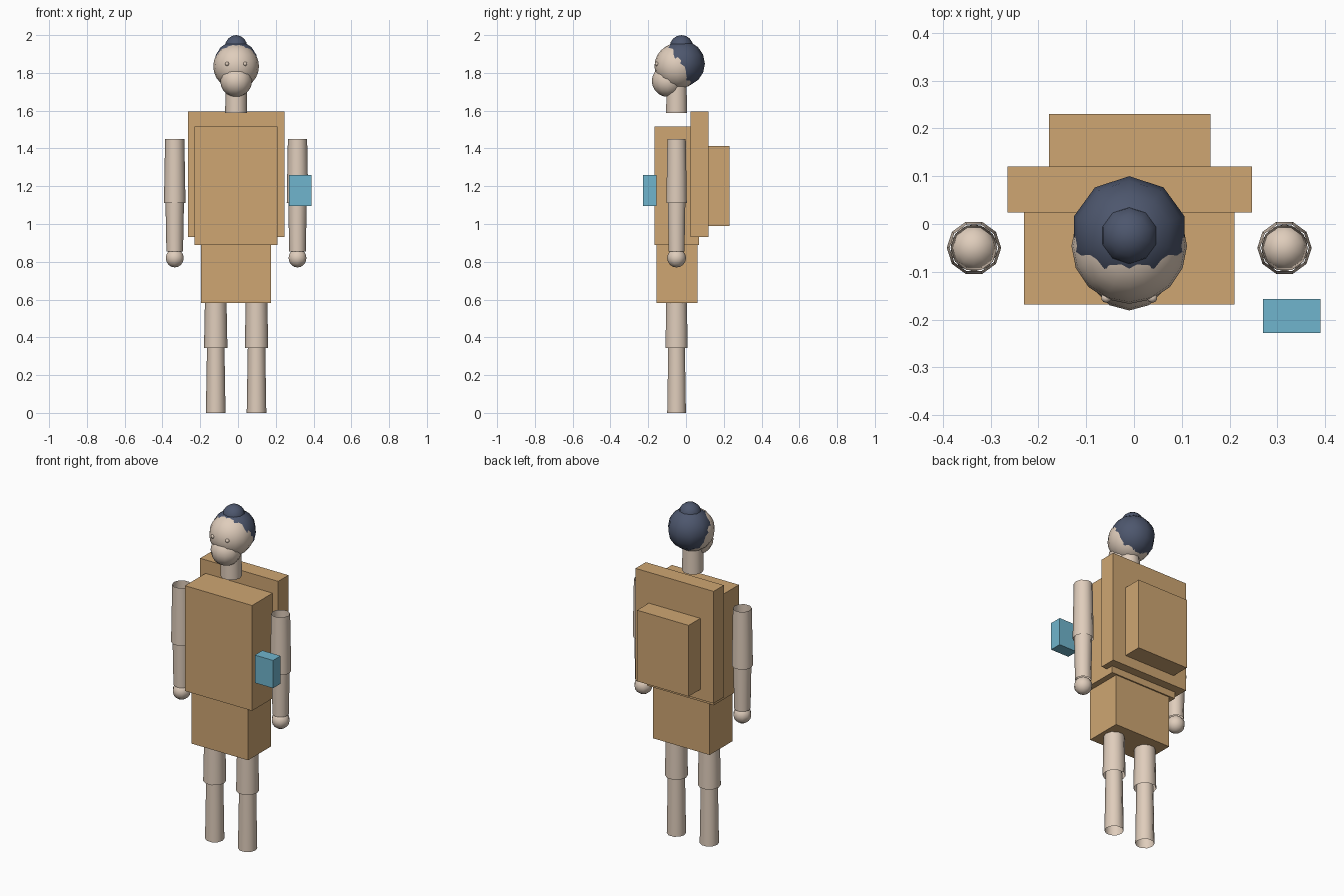
import bpy
import bmesh
from mathutils import Matrix, Vector

default_cube = bpy.data.objects.get("Cube")
if default_cube:
    bpy.data.objects.remove(default_cube, do_unlink=True)


def material(name, rgb):
    mat = bpy.data.materials.new(name)
    mat.use_nodes = True
    colour = (*rgb, 1)
    mat.diffuse_color = colour
    mat.node_tree.nodes["Principled BSDF"].inputs["Base Color"].default_value = colour
    return mat


SKIN = material("skin", (0.74, 0.61, 0.50))
HAIR = material("dark_hair", (0.075, 0.095, 0.155))
TAN = material("tan_cloth", (0.62, 0.38, 0.17))
BLUE = material("blue", (0.16, 0.46, 0.61))

CX, CY = -0.01, -0.05  # body axis


def finish(name, bm, mat, smooth):
    mesh = bpy.data.meshes.new(name)
    for face in bm.faces:
        face.smooth = smooth
    bm.to_mesh(mesh)
    bm.free()
    mesh.materials.append(mat)
    obj = bpy.data.objects.new(name, mesh)
    bpy.context.collection.objects.link(obj)
    return obj


def box(name, low, high, mat):
    low, high = Vector(low), Vector(high)
    bm = bmesh.new()
    bmesh.ops.create_cube(bm, size=1)
    bmesh.ops.scale(bm, vec=high - low, verts=bm.verts)
    bmesh.ops.translate(bm, vec=(low + high) / 2, verts=bm.verts)
    finish(name, bm, mat, False)


def ball(name, centre, radius, mat, segments=10, rings=8):
    bm = bmesh.new()
    bmesh.ops.create_uvsphere(bm, u_segments=segments, v_segments=rings,
                              radius=radius, matrix=Matrix.Translation(centre))
    finish(name, bm, mat, True)


def tube(name, x, bottom, top, r_bottom, r_top):
    """Open-ended tapered limb section."""
    bm = bmesh.new()
    place = (Matrix.Translation((x, CY, (bottom + top) / 2))
             @ Matrix.Rotation(1.5707963, 4, 'Z'))
    bmesh.ops.create_cone(bm, cap_ends=False, segments=10, radius1=r_bottom,
                          radius2=r_top, depth=top - bottom, matrix=place)
    finish(name, bm, SKIN, True)


# Clothing and pack
box("torso", (-0.23, -0.168, 0.89), (0.21, 0.068, 1.515), TAN)
box("hips", (-0.197, -0.157, 0.583), (0.176, 0.06, 0.89), TAN)
box("back_panel", (-0.265, 0.024, 0.93), (0.247, 0.12, 1.595), TAN)
box("back_pouch", (-0.178, 0.12, 0.99), (0.16, 0.23, 1.412), TAN)
box("hand_held_box", (0.27, -0.228, 1.095), (0.39, -0.157, 1.26), BLUE)

# Limbs, mirrored about the body axis
for side, sign in (("left", 1), ("right", -1)):
    arm_x = CX + sign * 0.325
    tube(side + "_upper_arm", arm_x, 1.11, 1.45, 0.057, 0.051)
    tube(side + "_forearm", arm_x, 0.855, 1.12, 0.044, 0.049)
    ball(side + "_hand", (arm_x, CY, 0.82), 0.05, SKIN)
    leg_x = CX + sign * 0.108
    tube(side + "_thigh", leg_x, 0.343, 0.6, 0.062, 0.057)
    tube(side + "_shin", leg_x, 0, 0.36, 0.052, 0.046)
    ball(side + "_eye", (CX + sign * 0.048, -0.154, 1.848), 0.011, SKIN)

# Head
tube("neck", CX, 1.588, 1.74, 0.058, 0.056)
ball("head", (CX, CY + 0.004, 1.835), 0.121, SKIN, 16, 12)
ball("jaw", (CX, -0.097, 1.757), 0.084, SKIN, 12, 10)
ball("hair", (CX, -0.022, 1.849), 0.122, HAIR)
ball("hair_bun", (CX, -0.024, 1.938), 0.062, HAIR)
